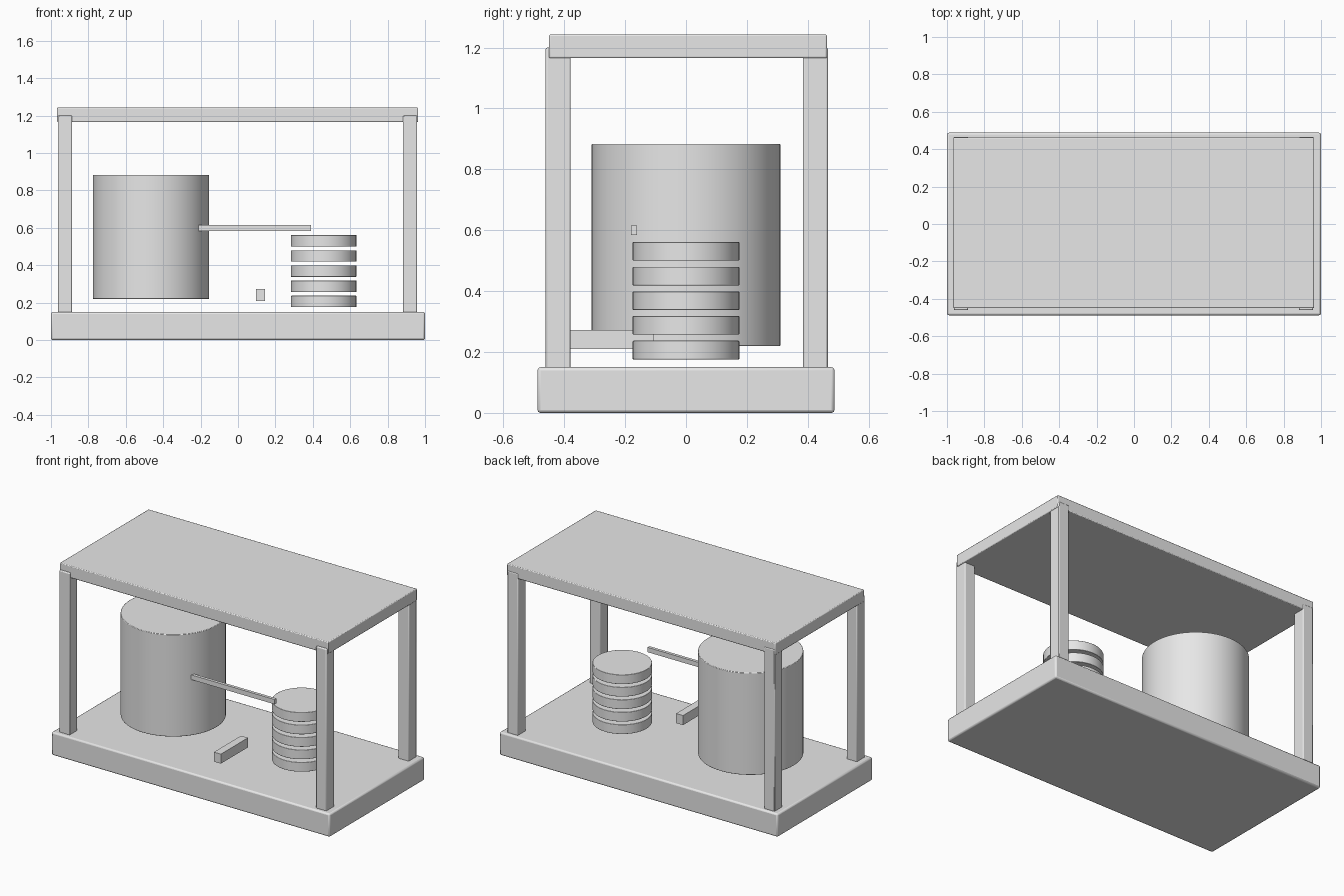
import bpy
import math
from mathutils import Vector

if "Cube" in bpy.data.objects:
    bpy.data.objects.remove(bpy.data.objects["Cube"], do_unlink=True)

grey = bpy.data.materials.new("light_grey")
grey.use_nodes = True
grey.diffuse_color = (0.8, 0.8, 0.8, 1)
grey.node_tree.nodes["Principled BSDF"].inputs["Base Color"].default_value = (0.8, 0.8, 0.8, 1)


def finish(name, bevel):
    ob = bpy.context.object
    ob.name = name
    ob.data.materials.append(grey)
    bpy.ops.object.shade_smooth_by_angle(angle=math.radians(35))
    if bevel:
        mod = ob.modifiers.new("Soft edges", "BEVEL")
        mod.width = bevel
        mod.segments = 2
        mod.limit_method = "ANGLE"
    return ob


def box(name, low, high, bevel=0.0):
    low, high = Vector(low), Vector(high)
    bpy.ops.mesh.primitive_cube_add(size=1, location=(low + high) / 2)
    bpy.context.object.scale = high - low
    bpy.ops.object.transform_apply(location=False, rotation=False, scale=True)
    return finish(name, bevel)


def drum(name, x, radius, bottom, top, bevel):
    bpy.ops.mesh.primitive_cylinder_add(vertices=64, radius=radius, depth=top - bottom,
                                        location=(x, 0, (bottom + top) / 2))
    return finish(name, bevel)


# Base slab and roof panel
box("base", (-1, -0.488, 0), (1, 0.488, 0.15), 0.01)
box("roof", (-0.967, -0.45, 1.165), (0.963, 0.463, 1.243), 0.005)

# Corner posts
for side, x in (("right", -0.925), ("left", 0.92)):
    for end, y in (("front", -0.42), ("back", 0.425)):
        box(f"{end}_{side}_post", (x - 0.038, y - 0.041, 0.145),
            (x + 0.038, y + 0.041, 1.2), 0.006)

# Large tank
drum("tank", -0.465, 0.31, 0.22, 0.883, 0.003)

# Stack of separate coil rings
for i in range(5):
    bottom = 0.176 + i * 0.081
    drum(f"coil_ring_{i + 1}", 0.458, 0.175, bottom, bottom + 0.061, 0.002)

# Pipe from the tank and the small block on the floor
box("pipe", (-0.21, -0.181, 0.584), (0.39, -0.161, 0.615))
box("small_block", (0.095, -0.383, 0.21), (0.145, -0.105, 0.272))
